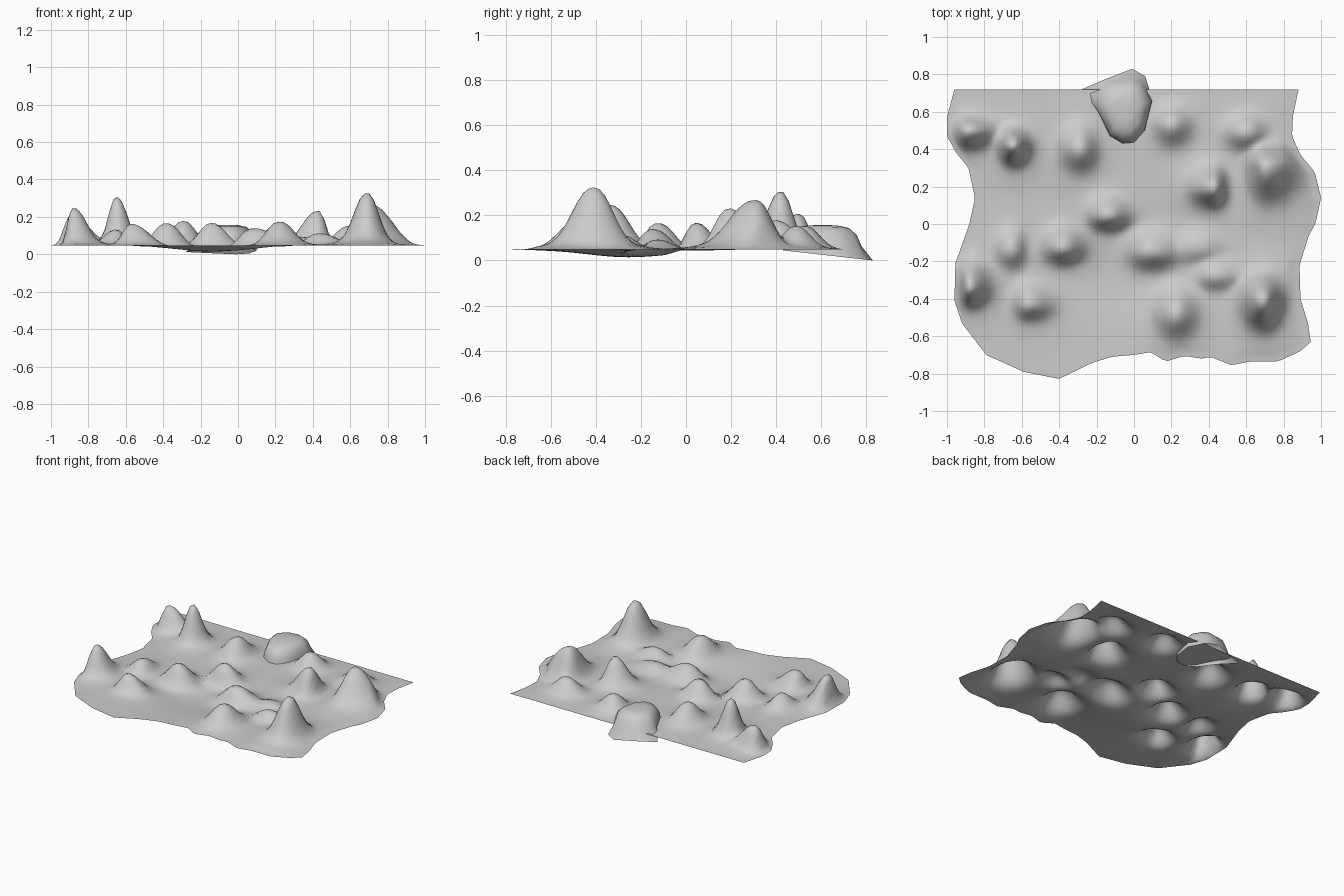
import bpy, bmesh, math
from mathutils import Vector

if "Cube" in bpy.data.objects:
    bpy.data.objects.remove(bpy.data.objects["Cube"])

# Outline of the sheet, one polyline per side
FRONT = [(-.92, -.53), (-.79, -.70), (-.59, -.79), (-.40, -.828), (-.23, -.745), (-.12, -.71),
         (0, -.70), (.09, -.685), (.17, -.735), (.27, -.705), (.36, -.72), (.41, -.71),
         (.52, -.755), (.62, -.735), (.77, -.735), (.89, -.68), (.945, -.63)]
LEFT = [(-.92, -.53), (-.96, -.41), (-.955, -.21), (-.88, 0), (-.85, .14), (-.885, .30),
        (-.95, .38), (-1, .47), (-1, .57), (-.96, .72)]
RIGHT = [(.945, -.63), (.93, -.53), (.89, -.40), (.885, -.22), (.935, -.06), (.97, 0), (1, .14),
         (.965, .28), (.89, .37), (.845, .47), (.85, .58), (.88, .72)]
BACK = [(-.96, .72), (.88, .72)]

# Mounds: x, y, peak z, reach to left, right, front, back
MOUNDS = [
    (.69, -.41, .325, .09, .08, .12, .11),
    (.70, .31, .265, .07, .15, .15, .09),
    (-.65, .42, .305, .055, .075, .08, .07),
    (-.88, -.34, .245, .06, .09, .08, .11),
    (-.89, .50, .205, .06, .12, .08, .06),
    (.43, .19, .23, .11, .05, .08, .10),
    (.22, -.48, .18, .09, .10, .11, .12),
    (-.38, -.13, .185, .09, .10, .07, .10),
    (-.14, .04, .18, .09, .10, .06, .09),
    (.08, -.15, .165, .10, .14, .08, .10),
    (-.57, -.43, .165, .06, .12, .07, .09),
    (-.65, -.14, .135, .08, .06, .08, .10),
    (.43, -.28, .115, .09, .12, .06, .08),
    (.20, .53, .15, .08, .09, .09, .08),
    (.60, .49, .15, .10, .09, .08, .08),
    (-.29, .40, .175, .09, .08, .10, .11),
    (.33, -.13, .10, .12, .12, .07, .09)]


def along(line, t):
    """Point at fraction t of a polyline's length."""
    pts = [Vector(p) for p in line]
    lens = [(b - a).length for a, b in zip(pts, pts[1:])]
    d = t * sum(lens)
    for a, b, l in zip(pts, pts[1:], lens):
        if d <= l:
            return a.lerp(b, d / l)
        d -= l
    return pts[-1]


def height(x, y):
    total = 0
    for mx, my, top, rl, rr, rf, rb in MOUNDS:
        dx, dy = x - mx, y - my
        d = math.hypot(dx / (rl if dx < 0 else rr), dy / (rf if dy < 0 else rb))
        # blunt core with a wider, low skirt
        shape = .84 * math.exp(-d ** 2.4) + .16 * math.exp(-(d / 1.9) ** 2)
        total += ((top - .045) * shape) ** 3
    basin = .038 * math.exp(-((x + .1) / .4) ** 2 - ((y + .22) / .28) ** 2)
    return total ** (1 / 3) - basin


def finish(bm, name):
    bmesh.ops.recalc_face_normals(bm, faces=bm.faces)
    bm.faces.ensure_lookup_table()
    if sum(f.normal.z for f in bm.faces) < 0:
        bmesh.ops.reverse_faces(bm, faces=bm.faces)
    me = bpy.data.meshes.new(name)
    bm.to_mesh(me)
    bm.free()
    ob = bpy.data.objects.new(name, me)
    bpy.context.collection.objects.link(ob)
    for p in me.polygons:
        p.use_smooth = True
    return ob


# Lumpy ground sheet, blended between its four edges
NU, NV = 76, 64
c00, c10, c01, c11 = (Vector(p) for p in (LEFT[0], RIGHT[0], LEFT[-1], RIGHT[-1]))
bm = bmesh.new()
rows = []
for j in range(NV + 1):
    v = j / NV
    lp, rp = along(LEFT, v), along(RIGHT, v)
    row = []
    for i in range(NU + 1):
        u = i / NU
        p = (along(FRONT, u) * (1 - v) + along(BACK, u) * v + lp * (1 - u) + rp * u
             - c00 * (1 - u) * (1 - v) - c10 * u * (1 - v) - c01 * (1 - u) * v - c11 * u * v)
        e = min(1, min(u, 1 - u, v, 1 - v) / .05)
        fade = e * e * (3 - 2 * e)
        row.append(bm.verts.new((p.x, p.y, .048 + fade * height(p.x, p.y))))
    rows.append(row)
for a, b in zip(rows, rows[1:]):
    for i in range(NU):
        bm.faces.new((a[i], a[i + 1], b[i + 1], b[i]))
finish(bm, "ground_sheet")

# Open domed boulder hanging over the back edge
BASE = [(-.195, .60), (-.13, .47), (-.06, .43), (0, .435), (.06, .50), (.08, .58),
        (.10, .66), (.06, .79), (-.01, .83), (-.14, .78), (-.28, .72)]
centre = Vector((-.05, .61))
bm = bmesh.new()
loops = []
for s, k in [(1, 0), (.96, .40), (.84, .72), (.64, .92), (.35, .99)]:
    ring = []
    for q in BASE:
        d = Vector(q) - centre
        if k:
            d *= min(1, .18 / d.length)
        low = max(0, .045 * min(1, (.83 - q[1]) / .40))
        p = centre + d * s
        ring.append(bm.verts.new((p.x, p.y, low + (.157 - low) * k)))
    loops.append(ring)
n = len(BASE)
for a, b in zip(loops, loops[1:]):
    for i in range(n):
        bm.faces.new((a[i], a[(i + 1) % n], b[(i + 1) % n], b[i]))
tip = bm.verts.new((centre.x, centre.y, .158))
for i in range(n):
    bm.faces.new((loops[-1][i], loops[-1][(i + 1) % n], tip))
finish(bm, "back_boulder")
